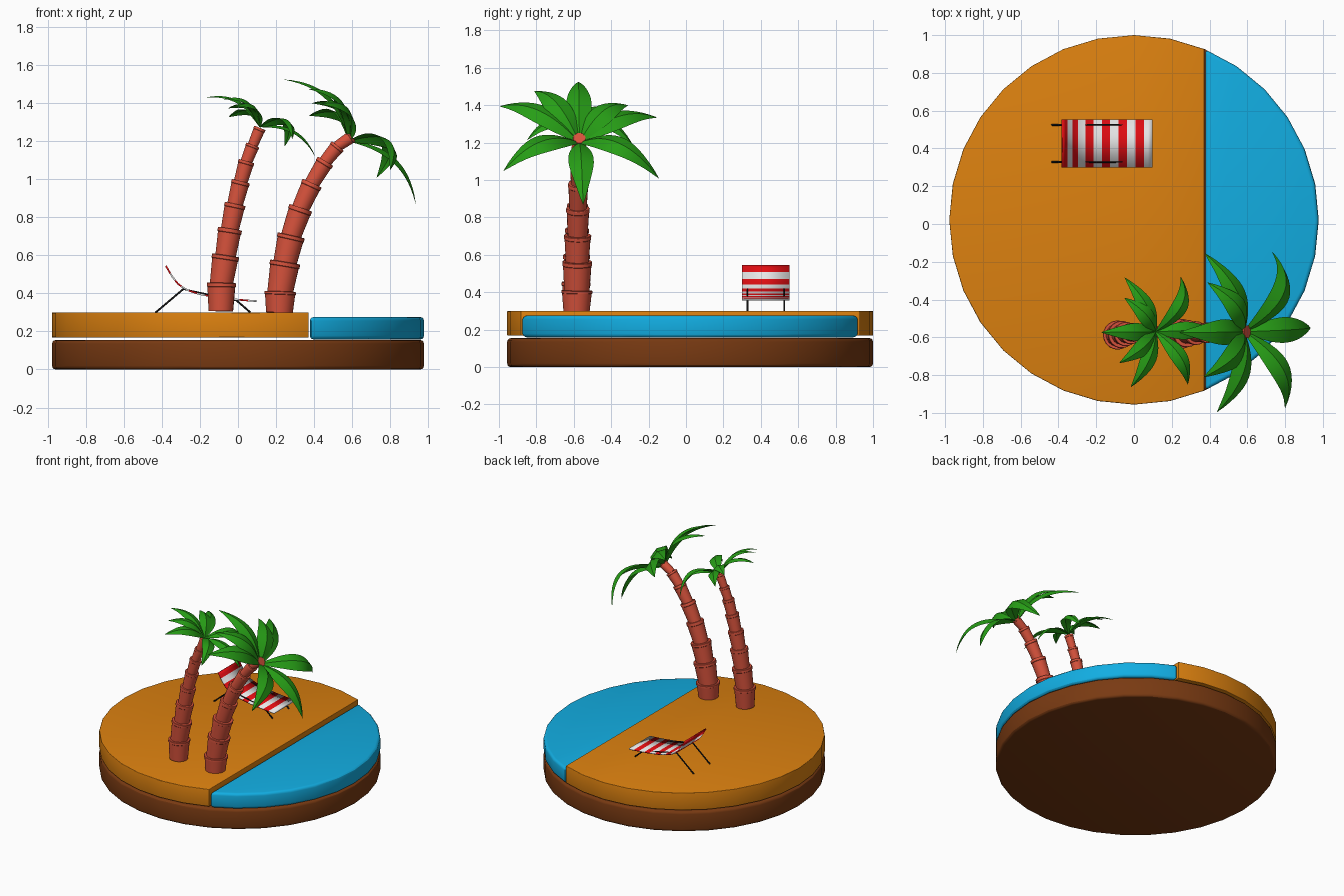
import bpy, bmesh, math
from mathutils import Vector, Matrix

if "Cube" in bpy.data.objects:
    bpy.data.objects.remove(bpy.data.objects["Cube"])

V = Vector


def material(name, rgb):
    m = bpy.data.materials.new(name)
    m.diffuse_color = (*rgb, 1)
    m.use_nodes = True
    m.node_tree.nodes["Principled BSDF"].inputs["Base Color"].default_value = m.diffuse_color
    return m


BROWN = material("earth_brown", (0.19, 0.042, 0.006))
SAND = material("sand_orange", (0.72, 0.22, 0.005))
WATER = material("water_blue", (0.006, 0.42, 0.76))
BARK = material("bark_red", (0.68, 0.085, 0.045))
LEAF = material("leaf_green", (0.02, 0.34, 0.008))
RED = material("fabric_red", (0.75, 0.004, 0.006))
WHITE = material("fabric_white", (0.8, 0.8, 0.8))
BLACK = material("frame_black", (0.008, 0.008, 0.008))


def finish(name, bm, mats, angle=30):
    me = bpy.data.meshes.new(name)
    bm.to_mesh(me)
    bm.free()
    ob = bpy.data.objects.new(name, me)
    bpy.context.collection.objects.link(ob)
    for m in mats:
        me.materials.append(m)
    bpy.ops.object.select_all(action='DESELECT')
    ob.select_set(True)
    bpy.context.view_layer.objects.active = ob
    bpy.ops.object.shade_smooth_by_angle(angle=math.radians(angle))
    return ob


# Island slabs: 32-sided discs, optionally cut along a line of constant x
def slab(name, z0, z1, mat, bevel, cut=None, keep_right=False):
    bm = bmesh.new()
    bmesh.ops.create_cone(bm, cap_ends=True, segments=32, radius1=0.978, radius2=0.978, depth=z1 - z0,
                          matrix=Matrix.Translation((0, 0.022, (z0 + z1) / 2)))
    if cut is not None:
        bmesh.ops.bisect_plane(bm, geom=bm.verts[:] + bm.edges[:] + bm.faces[:],
                               plane_co=(cut, 0, 0), plane_no=(1, 0, 0),
                               clear_inner=keep_right, clear_outer=not keep_right)
        bmesh.ops.holes_fill(bm, edges=[e for e in bm.edges if e.is_boundary])
    bmesh.ops.recalc_face_normals(bm, faces=bm.faces[:])
    rim = [e for e in bm.edges if len(e.link_faces) == 2 and e.calc_face_angle() > 0.5]
    bmesh.ops.bevel(bm, geom=rim, offset=bevel, segments=3, profile=0.5, affect='EDGES')
    return finish(name, bm, [mat])


slab("earth_base", 0.0, 0.155, BROWN, 0.02)
slab("sand", 0.168, 0.30, SAND, 0.004, cut=0.372)
slab("water", 0.158, 0.276, WATER, 0.02, cut=0.378, keep_right=True)


# Trunk: stacked flared segments, each with a lip at its top
def trunk(name, path, radii, sides=20):
    bm = bmesh.new()
    for a, b, r in zip(path, path[1:], radii):
        a, b = V(a), V(b)
        rot = (b - a).to_track_quat('Z', 'Y')
        rings = []
        for t, s in ((-0.06, 0.84), (0.84, 0.95), (0.86, 1.0), (0.98, 1.0), (1.0, 0.97)):
            c = a.lerp(b, max(t, 0) if a is path[0] else t)
            rings.append([bm.verts.new(c + rot @ V((r * s * math.cos(u), r * s * math.sin(u), 0)))
                          for u in (2 * math.pi * i / sides for i in range(sides))])
        for lo, hi in zip(rings, rings[1:]):
            for i in range(sides):
                j = (i + 1) % sides
                bm.faces.new((lo[i], lo[j], hi[j], hi[i]))
        bm.faces.new(rings[0][::-1])
        bm.faces.new(rings[-1])
    return finish(name, bm, [BARK])


def trunk_path(xz, y0, y1):
    n = len(xz) - 1
    return [(x, y0 + (y1 - y0) * i / n, z) for i, (x, z) in enumerate(xz)]


trunk("small_palm_trunk",
      trunk_path([(-0.09, 0.315), (-0.087, 0.455), (-0.065, 0.6), (-0.042, 0.74), (-0.015, 0.87),
                  (0.015, 0.99), (0.045, 1.095), (0.078, 1.18), (0.115, 1.27)], -0.59, -0.57),
      [0.077, 0.072, 0.064, 0.056, 0.049, 0.043, 0.037, 0.032])
trunk("large_palm_trunk",
      trunk_path([(0.218, 0.305), (0.222, 0.41), (0.248, 0.565), (0.28, 0.705), (0.33, 0.85),
                  (0.39, 0.98), (0.46, 1.095), (0.525, 1.175), (0.6, 1.225)], -0.585, -0.57),
      [0.084, 0.08, 0.073, 0.063, 0.055, 0.047, 0.04, 0.034])

# Crown: eight arched, creased leaves; (tip, extra bend) relative to the large palm's top
TOP = V((0.585, -0.57, 1.2))
AXIS = V((0.69, 0, 0.72))
TIPS = [
    ((0.24, -0.575, 1.525), (0, 0, 0)),
    ((0.37, -0.81, 1.475), (0, 0, 0)),
    ((0.44, -0.995, 1.395), (0, 0, 0)),
    ((0.80, -0.975, 1.05), (0.06, 0, 0.02)),
    ((0.935, -0.55, 0.87), (0, 0, 0)),
    ((0.73, -0.145, 1.01), (0.14, 0, 0.04)),
    ((0.375, -0.155, 1.335), (0, 0, 0)),
    ((0.39, -0.31, 1.40), (0, 0, 0)),
]


def crown(name, place, scale, turn, steps=14):
    bm = bmesh.new()
    for tip, bend in TIPS:
        end = V(tip) - TOP
        ctrl = end * 0.5 + AXIS * 0.2 + V(bend)
        rows = []
        for k in range(steps + 1):
            t = k / steps
            p = 2 * t * (1 - t) * ctrl + t * t * end
            tangent = (2 * (1 - 2 * t) * ctrl + 2 * t * end).normalized()
            side = AXIS.cross(end).normalized()
            up = tangent.cross(side).normalized()
            w = 0.004 + 0.064 * math.sin(math.pi * t ** 0.85) if k < steps else 0.001
            rows.append([bm.verts.new(p + side * w * s - up * abs(s) * w * 0.35) for s in (-1, 0, 1)])
        for a, b in zip(rows, rows[1:]):
            for i in range(2):
                bm.faces.new((a[i], b[i], b[i + 1], a[i + 1]))
    bm.normal_update()
    for f in bm.faces:
        if f.normal.dot(AXIS) < -0.3:
            f.normal_flip()
    bmesh.ops.transform(bm, verts=bm.verts[:], matrix=Matrix.Translation(place)
                        @ Matrix.Rotation(turn, 4, 'Y') @ Matrix.Scale(scale, 4))
    return finish(name, bm, [LEAF])


crown("large_palm_leaves", TOP, 1.0, 0)
crown("small_palm_leaves", V((0.115, -0.57, 1.275)), 0.69, math.radians(-15))

# Deck chair fabric: a curved sheet in 12 equal stripes
PROFILE = [V(p) for p in ((-0.375, 0.547), (-0.345, 0.495), (-0.31, 0.45), (-0.265, 0.422), (-0.21, 0.403),
                          (-0.14, 0.388), (-0.05, 0.376), (0.03, 0.369), (0.097, 0.364))]


def along(f):
    lengths = [(b - a).length for a, b in zip(PROFILE, PROFILE[1:])]
    d = f * sum(lengths)
    for a, b, l in zip(PROFILE, PROFILE[1:], lengths):
        if d <= l:
            return a.lerp(b, d / l)
        d -= l
    return PROFILE[-1]


bm = bmesh.new()
rows = []
for i in range(25):
    p = along(i / 24)
    rows.append([bm.verts.new((p.x, y, p.y)) for y in (0.30, 0.553)])
for i, (a, b) in enumerate(zip(rows, rows[1:])):
    f = bm.faces.new((a[0], b[0], b[1], a[1]))
    f.material_index = (i // 2) % 2
fabric = finish("chair_fabric", bm, [RED, WHITE])
thick = fabric.modifiers.new("thickness", 'SOLIDIFY')
thick.thickness = 0.009


# Deck chair frame: thin rods
def rod(name, a, b, r=0.005):
    a, b = V(a), V(b)
    bm = bmesh.new()
    bmesh.ops.create_cone(bm, cap_ends=True, segments=8, radius1=r, radius2=r, depth=(b - a).length,
                          matrix=Matrix.Translation((a + b) / 2) @ (b - a).to_track_quat('Z', 'Y').to_matrix().to_4x4())
    return finish(name, bm, [BLACK], 50)


for label, y in (("near", 0.328), ("far", 0.525)):
    rod("chair_back_leg_" + label, (-0.435, y, 0.298), (-0.285, y, 0.425))
    rod("chair_front_leg_" + label, (0.065, y, 0.30), (-0.01, y, 0.365))
    rod("chair_rail_" + label, (-0.285, y, 0.422), (-0.01, y, 0.363), 0.004)
